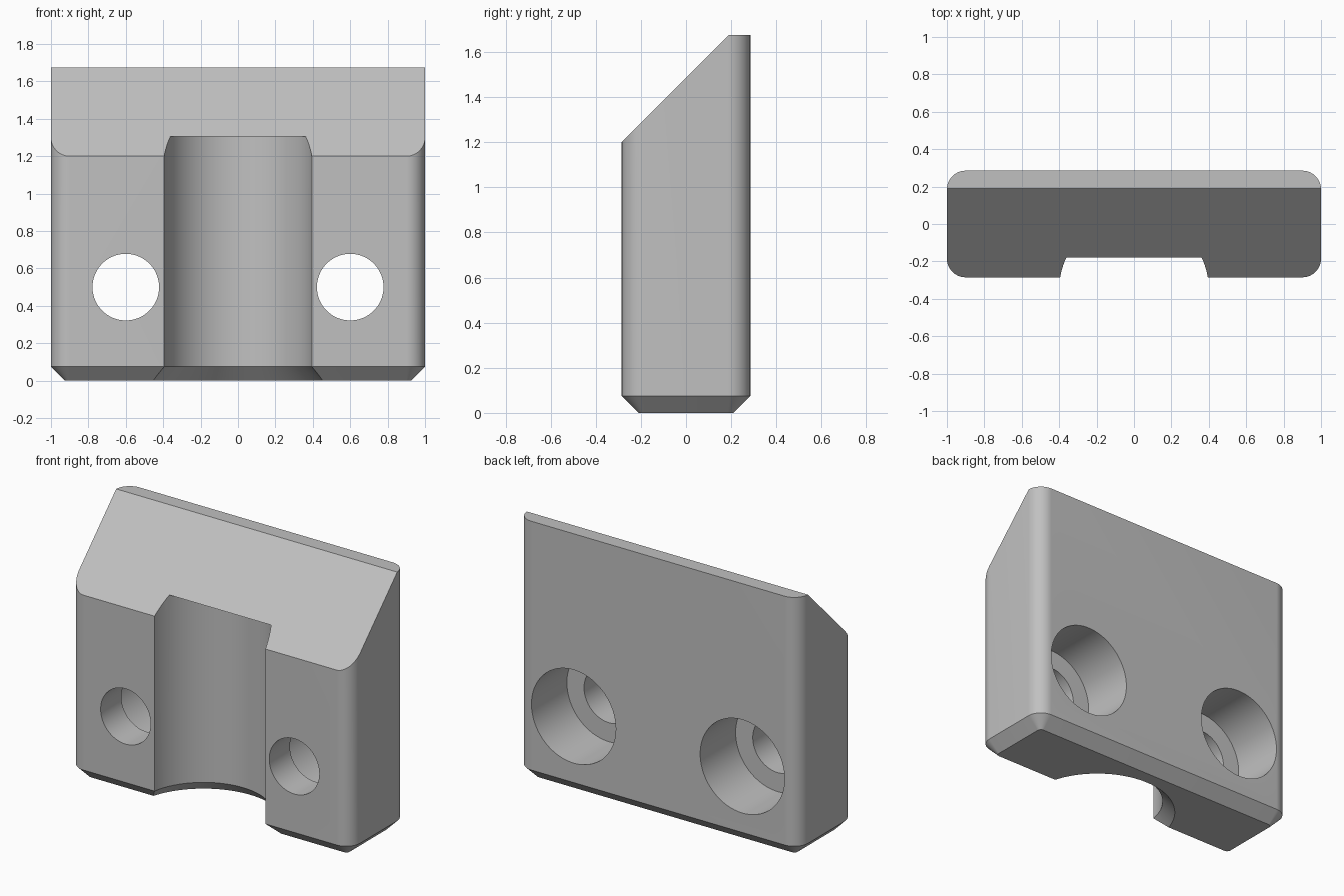
import bpy, bmesh, math
from mathutils import Matrix, Vector

cube = bpy.data.objects.get("Cube")
if cube:
    bpy.data.objects.remove(cube, do_unlink=True)

HALF_W, HALF_D, HEIGHT = 1.0, 0.285, 1.675
CORNER, CHAMFER = 0.1, 0.075

grey = bpy.data.materials.new("plain_grey")
grey.use_nodes = True
colour = (0.53, 0.53, 0.53, 1)
grey.diffuse_color = colour
grey.node_tree.nodes["Principled BSDF"].inputs["Base Color"].default_value = colour


def rounded_outline(inset, z, steps=16):
    """Rounded rectangle, shrunk evenly by the inset."""
    points = []
    for quarter, (sx, sy) in enumerate([(1, 1), (-1, 1), (-1, -1), (1, -1)]):
        for i in range(steps + 1):
            a = (quarter + i / steps) * math.pi / 2
            r = CORNER - inset
            points.append((sx * (HALF_W - CORNER) + r * math.cos(a),
                           sy * (HALF_D - CORNER) + r * math.sin(a), z))
    return points


def circle(r, z, steps=96):
    angles = [2 * math.pi * i / steps for i in range(steps)]
    return [(r * math.cos(a), r * math.sin(a), z) for a in angles]


def loft(bm, outlines):
    """Closed solid through a stack of outlines."""
    rings = [[bm.verts.new(p) for p in o] for o in outlines]
    for low, high in zip(rings, rings[1:]):
        for i in range(len(low)):
            j = (i + 1) % len(low)
            bm.faces.new((low[i], low[j], high[j], high[i]))
    bm.faces.new(rings[0][::-1])
    bm.faces.new(rings[-1])


def make_object(name, bm):
    bmesh.ops.recalc_face_normals(bm, faces=bm.faces[:])
    mesh = bpy.data.meshes.new(name)
    bm.to_mesh(mesh)
    bm.free()
    mesh.materials.append(grey)
    obj = bpy.data.objects.new(name, mesh)
    bpy.context.collection.objects.link(obj)
    return obj


def turned_cutter(name, profile, matrix):
    bm = bmesh.new()
    loft(bm, [circle(r, z) for r, z in profile])
    bm.transform(matrix)
    obj = make_object(name, bm)
    obj.hide_render = True
    return obj


# Block with rounded uprights, chamfered foot and sloping front top
bm = bmesh.new()
loft(bm, [rounded_outline(CHAMFER, 0), rounded_outline(0, CHAMFER),
          rounded_outline(0, HEIGHT)])
cut = bmesh.ops.bisect_plane(bm, geom=bm.verts[:] + bm.edges[:] + bm.faces[:],
                             plane_co=Vector((0, -HALF_D, 1.2)),
                             plane_no=Vector((0, -1, 1)), clear_outer=True)
rim = [e for e in cut["geom_cut"] if isinstance(e, bmesh.types.BMEdge)]
bmesh.ops.contextual_create(bm, geom=rim)
block = make_object("clamp_block", bm)

# Upright round channel, flared at the foot and closed at the top
cutters = [turned_cutter("channel_cutter",
                         [(0.575, -0.1), (0.4, CHAMFER), (0.4, 1.305)],
                         Matrix.Translation((0, -0.35, 0)))]

# Screw holes, counterbored from the back
for side, x in (("left", 0.6), ("right", -0.6)):
    place = Matrix.Translation((x, 0, 0.5)) @ Matrix.Rotation(-math.pi / 2, 4, "X")
    cutters.append(turned_cutter(side + "_screw_hole_cutter",
                                 [(0.178, -0.5), (0.178, -0.075),
                                  (0.3, -0.075), (0.3, 0.5)], place))

bpy.ops.object.select_all(action="DESELECT")
block.select_set(True)
bpy.context.view_layer.objects.active = block
for cutter in cutters:
    mod = block.modifiers.new(cutter.name, "BOOLEAN")
    mod.operation = "DIFFERENCE"
    mod.solver = "EXACT"
    mod.object = cutter
    bpy.ops.object.modifier_apply(modifier=mod.name)
    bpy.data.objects.remove(cutter, do_unlink=True)

bpy.ops.object.shade_smooth_by_angle(angle=math.radians(25))
